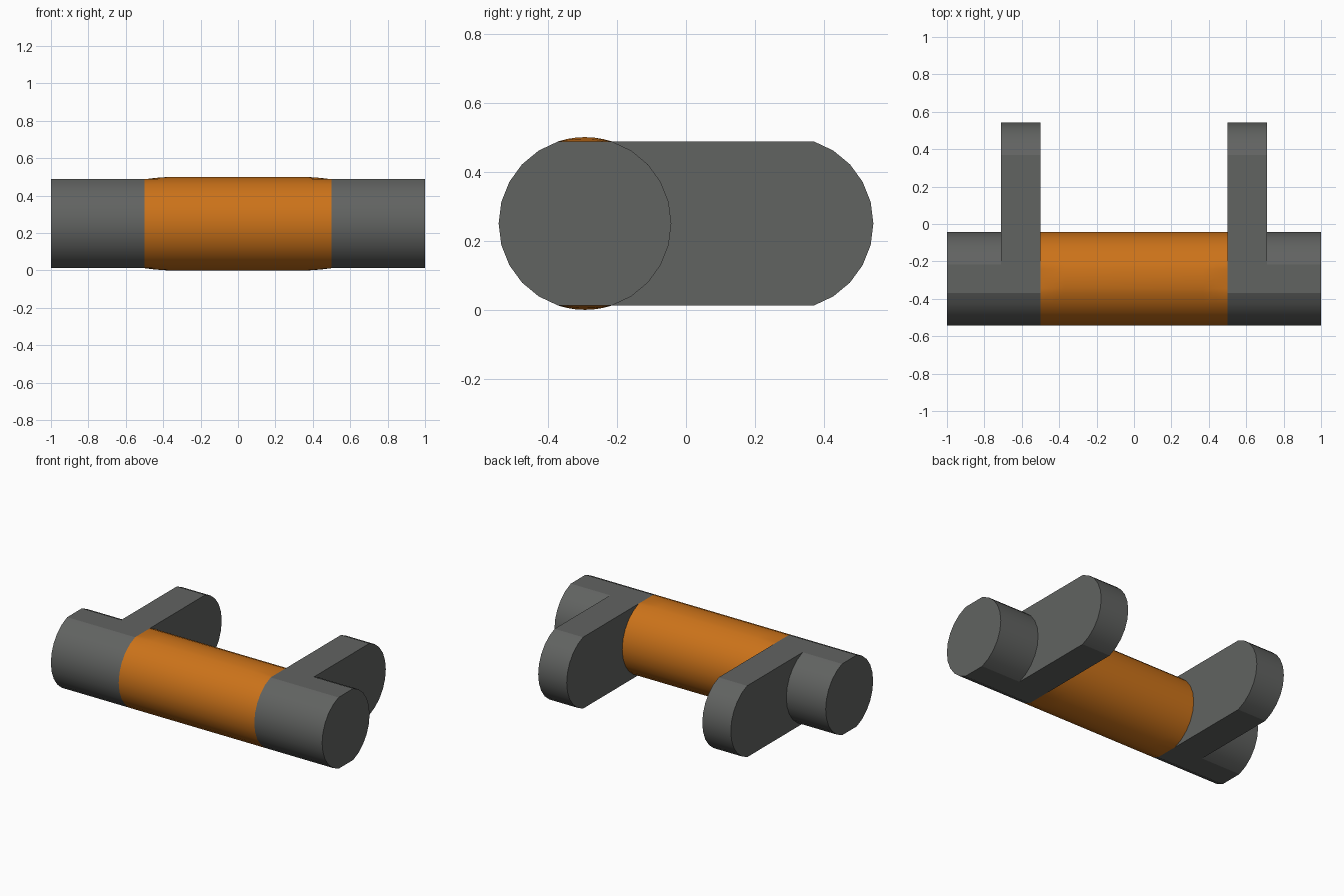
import bpy, bmesh
from math import sin, cos, radians

if "Cube" in bpy.data.objects:
    bpy.data.objects.remove(bpy.data.objects["Cube"])

R, ZC, YC = 0.25, 0.25, 0.2925      # radius, axis height, axis offset in y
FLAT = 18                           # half angle of the flattened top and bottom
CAP_STEPS = 6


def side_arc(yc, sign):
    """Curved side from top flat to bottom flat (sign +1) or back up (sign -1)."""
    pts = []
    for i in range(11):
        a = radians(FLAT + (180 - 2 * FLAT) * i / 10)
        pts.append((yc + sign * R * sin(a), ZC + sign * R * cos(a)))
    return pts


def slot(y_front, y_back):
    """Flat topped outline with rounded front and back."""
    return side_arc(y_back, 1) + side_arc(y_front, -1)


def barrel_ring(fill):
    """Round outline whose top and bottom caps bulge from flat (0) to full (1)."""
    ring = []
    for sign in (1, -1):
        ring += side_arc(-YC, sign)
        for i in range(1, CAP_STEPS):
            a = radians(-FLAT + 2 * FLAT * i / CAP_STEPS)
            flat = R * cos(radians(FLAT))
            z = flat + fill * (R * cos(a) - flat)
            ring.append((-YC - sign * R * sin(-a) * -1, ZC - sign * z))
    return ring


def loft(name, sections, caps=(True, True), color=None):
    bm = bmesh.new()
    rings = [[bm.verts.new((x, y, z)) for y, z in pts] for x, pts in sections]
    n = len(rings[0])
    for a, b in zip(rings, rings[1:]):
        for i in range(n):
            j = (i + 1) % n
            bm.faces.new((a[i], a[j], b[j], b[i]))
    for ring, wanted in zip((rings[0], rings[-1]), caps):
        if wanted:
            bm.faces.new(ring)
    bmesh.ops.recalc_face_normals(bm, faces=bm.faces)
    mesh = bpy.data.meshes.new(name)
    bm.to_mesh(mesh)
    bm.free()
    obj = bpy.data.objects.new(name, mesh)
    bpy.context.collection.objects.link(obj)
    if color:
        mat = bpy.data.materials.new(name)
        mat.diffuse_color = color
        mat.use_nodes = True
        mat.node_tree.nodes["Principled BSDF"].inputs["Base Color"].default_value = mat.diffuse_color
        mesh.materials.append(mat)
    bpy.ops.object.select_all(action='DESELECT')
    obj.select_set(True)
    bpy.context.view_layer.objects.active = obj
    bpy.ops.object.shade_smooth_by_angle(angle=radians(25))
    return obj


# Orange centre barrel, slightly flattened towards its ends
barrel = [(x, barrel_ring(f)) for x, f in
          ((-0.5, 0), (-0.44, 0.6), (-0.37, 1), (0.37, 1), (0.44, 0.6), (0.5, 0))]
loft("centre_barrel", barrel, color=(0.6, 0.17, 0.01, 1))

GREY = (0.12, 0.125, 0.12, 1)
for side, s in (("left", -1), ("right", 1)):
    # Flat arm reaching backwards
    arm = slot(-YC, YC)
    loft(side + "_arm", [(s * 0.5, arm), (s * 0.71, arm)], color=GREY)
    # Round stub outside the arm
    stub = slot(-YC, -YC)
    loft(side + "_stub", [(s * 0.71, stub), (s, stub)], caps=(False, True), color=GREY)
